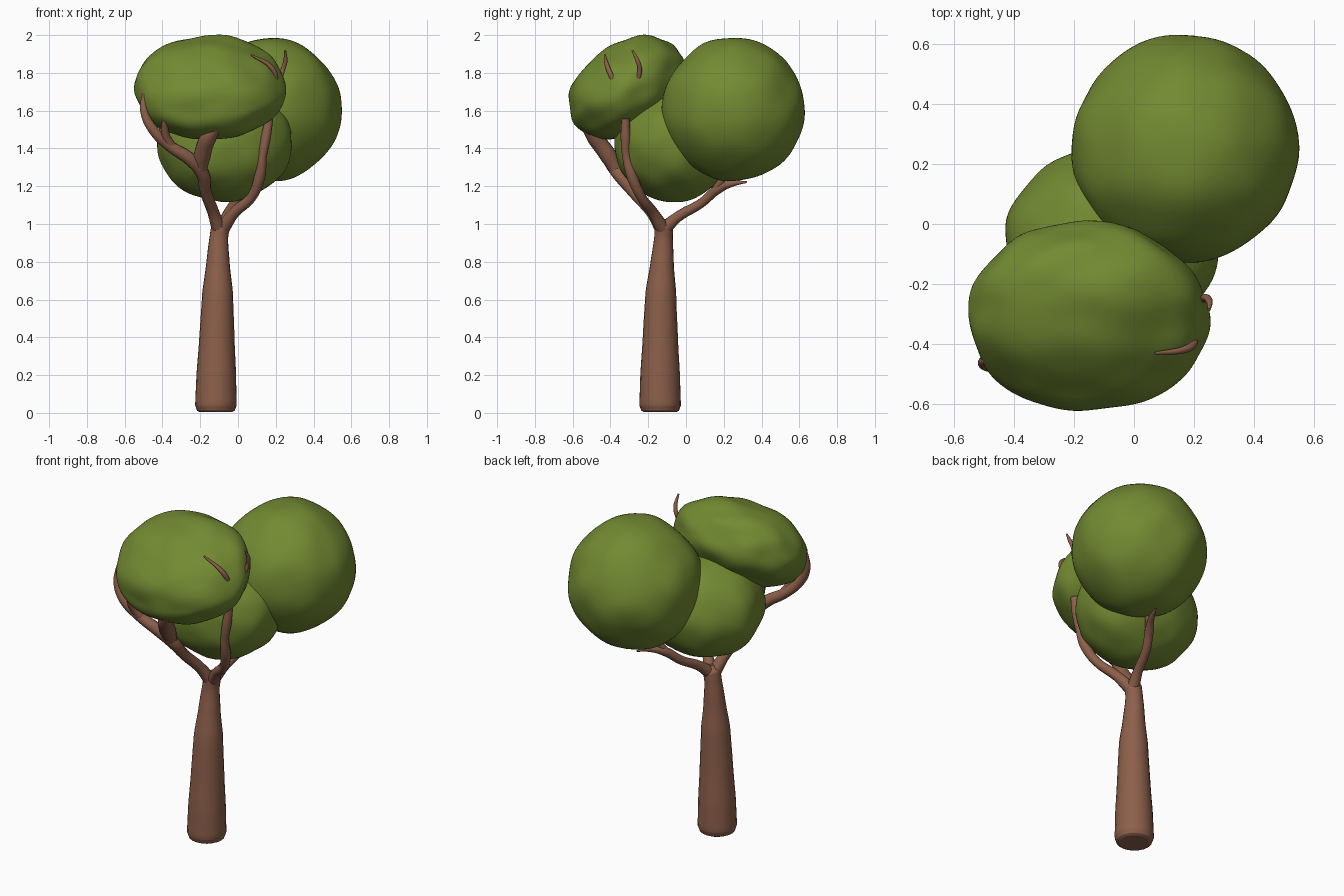
import bpy, bmesh, math
from mathutils import Vector, Matrix, noise

if "Cube" in bpy.data.objects:
    bpy.data.objects.remove(bpy.data.objects["Cube"])


def material(name, rgb):
    m = bpy.data.materials.new(name)
    m.diffuse_color = (*rgb, 1)
    m.use_nodes = True
    m.node_tree.nodes["Principled BSDF"].inputs["Base Color"].default_value = m.diffuse_color
    return m


bark = material("bark brown", (0.265, 0.116, 0.07))
leaf = material("leaf green", (0.17, 0.255, 0.032))


def limb(name, pts, sides=4):
    """Tapered round limb through points (x, y, z, radius)."""
    cu = bpy.data.curves.new(name, 'CURVE')
    cu.dimensions = '3D'
    cu.bevel_depth = 1.0
    cu.bevel_resolution = sides
    cu.use_fill_caps = True
    cu.resolution_u = 6
    sp = cu.splines.new('BEZIER')
    sp.bezier_points.add(len(pts) - 1)
    for bp, (x, y, z, r) in zip(sp.bezier_points, pts):
        bp.co = (x, y, z)
        bp.radius = r
        bp.handle_left_type = bp.handle_right_type = 'AUTO'
    ob = bpy.data.objects.new(name, cu)
    bpy.context.collection.objects.link(ob)
    cu.materials.append(bark)
    bpy.ops.object.select_all(action='DESELECT')
    ob.select_set(True)
    bpy.context.view_layer.objects.active = ob
    bpy.ops.object.convert(target='MESH')
    bpy.ops.object.shade_smooth_by_angle(angle=math.radians(50))


def clump(name, centre, radii, tilt=0, power=2.0, bump=0.012, seed=0):
    """Lumpy rounded leaf mass, optionally boxier and tilted about x."""
    bm = bmesh.new()
    bmesh.ops.create_icosphere(bm, subdivisions=5, radius=1)
    rot = Matrix.Rotation(math.radians(tilt), 3, 'X')
    for v in bm.verts:
        d = v.co.normalized()
        k = sum(abs(c) ** power for c in d) ** (-1 / power)
        p = Vector([c * k * r for c, r in zip(d, radii)])
        n = noise.noise(d * 2.2 + Vector((seed, seed * 2, 0.5)))
        v.co = rot @ (p + d * bump * n * 2) + Vector(centre)
    me = bpy.data.meshes.new(name)
    bm.to_mesh(me)
    bm.free()
    me.materials.append(leaf)
    me.polygons.foreach_set("use_smooth", [True] * len(me.polygons))
    ob = bpy.data.objects.new(name, me)
    bpy.context.collection.objects.link(ob)


# Trunk with rounded foot
limb("trunk", [(-.117, -.137, .004, .085), (-.117, -.137, .012, .1),
               (-.117, -.137, .04, .11),
               (-.115, -.137, .2, .105), (-.112, -.136, .38, .094),
               (-.108, -.133, .64, .081), (-.106, -.127, .78, .063),
               (-.101, -.119, .93, .049), (-.092, -.118, .99, .049),
               (-.088, -.118, 1.025, .02)], sides=8)

# Left front branch, its long arm and side shoots
limb("left_branch", [(-.1, -.125, .97, .038), (-.13, -.18, 1.06, .031),
                     (-.17, -.28, 1.17, .03), (-.19, -.36, 1.27, .036),
                     (-.25, -.405, 1.34, .036), (-.37, -.44, 1.42, .03),
                     (-.45, -.465, 1.5, .027), (-.495, -.465, 1.59, .022),
                     (-.495, -.455, 1.67, .018), (-.475, -.45, 1.765, .006)])
limb("left_inner_shoot", [(-.2, -.365, 1.28, .036), (-.19, -.41, 1.36, .046),
                          (-.155, -.485, 1.46, .043), (-.09, -.545, 1.54, .022)])
limb("left_outer_shoot", [(-.35, -.435, 1.405, .026), (-.385, -.475, 1.48, .022),
                          (-.375, -.55, 1.61, .01)])

# Right branch
limb("right_branch", [(-.085, -.12, .97, .038), (-.02, -.175, 1.06, .029),
                      (.07, -.235, 1.14, .026), (.115, -.285, 1.25, .03),
                      (.13, -.315, 1.36, .023), (.148, -.32, 1.46, .027),
                      (.165, -.32, 1.56, .022)])

# Back branch under the large clump
limb("back_branch", [(-.09, -.12, .97, .038), (-.06, -.04, 1.04, .028),
                     (-.02, .08, 1.11, .025), (.03, .17, 1.185, .026),
                     (.08, .25, 1.215, .016), (.11, .32, 1.222, .005)])
limb("back_shoot", [(.02, .15, 1.17, .022), (.06, .2, 1.25, .02),
                    (.1, .24, 1.35, .015)])

# Twig tips poking through the front clump
limb("twig_front", [(.16, -.35, 1.66, .014), (.2, -.39, 1.77, .014),
                    (.175, -.415, 1.83, .013), (.07, -.43, 1.895, .005)])
limb("twig_side", [(.2, -.3, 1.68, .014), (.235, -.245, 1.81, .012),
                   (.25, -.255, 1.86, .012), (.25, -.285, 1.92, .005)])

# Leaf masses
clump("back_leaves", (.17, .25, 1.607), (.38, .38, .38), power=1.94, bump=.006, seed=3)
clump("middle_leaves", (-.07, -.06, 1.425), (.358, .318, .305), bump=.006, seed=7)
clump("front_leaves", (-.152, -.31, 1.722), (.398, .338, .236), tilt=35,
      power=2.06, bump=.009, seed=11)
